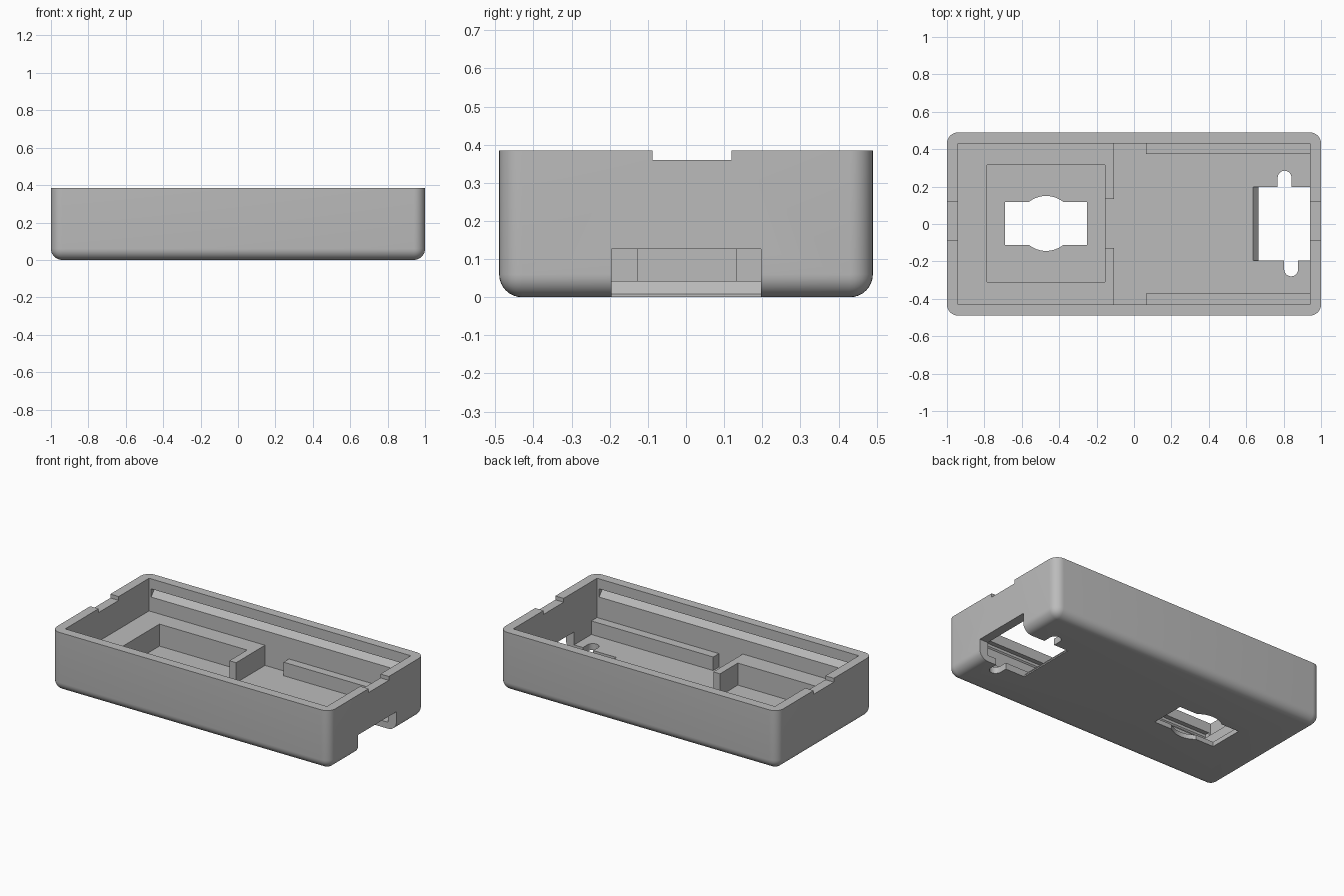
import bpy, bmesh, math

if "Cube" in bpy.data.objects:
    bpy.data.objects.remove(bpy.data.objects["Cube"])

grey = bpy.data.materials.new("light_grey_plastic")
grey.diffuse_color = (0.50, 0.50, 0.50, 1)
grey.use_nodes = True
grey.node_tree.nodes["Principled BSDF"].inputs["Base Color"].default_value = grey.diffuse_color


def make_prism(name, pts, axis, a, b):
    """Extrude a 2D outline from a to b: axis 'z' uses (x, y), 'y' uses (x, z), 'x' uses (y, z)."""
    place = {'z': lambda p, d: (p[0], p[1], d),
             'y': lambda p, d: (p[0], d, p[1]),
             'x': lambda p, d: (d, p[0], p[1])}[axis]
    bm = bmesh.new()
    low = [bm.verts.new(place(p, a)) for p in pts]
    high = [bm.verts.new(place(p, b)) for p in pts]
    bm.faces.new(low)
    bm.faces.new(high)
    n = len(pts)
    for i in range(n):
        j = (i + 1) % n
        bm.faces.new((low[i], low[j], high[j], high[i]))
    bmesh.ops.recalc_face_normals(bm, faces=bm.faces)
    mesh = bpy.data.meshes.new(name)
    bm.to_mesh(mesh)
    bm.free()
    obj = bpy.data.objects.new(name, mesh)
    bpy.context.collection.objects.link(obj)
    mesh.materials.append(grey)
    return obj


def rect(x0, x1, y0, y1):
    return [(x0, y0), (x1, y0), (x1, y1), (x0, y1)]


def arc(cx, cy, r, a0, a1, n=12):
    return [(cx + r * math.cos(math.radians(a0 + (a1 - a0) * i / n)),
             cy + r * math.sin(math.radians(a0 + (a1 - a0) * i / n))) for i in range(n + 1)]


def cut(body, pts, axis, a, b):
    tool = make_prism("cutter", pts, axis, a, b)
    tool.hide_render = True
    mod = body.modifiers.new("cut", 'BOOLEAN')
    mod.operation, mod.solver, mod.object = 'DIFFERENCE', 'EXACT', tool
    bpy.context.view_layer.objects.active = body
    bpy.ops.object.modifier_apply(modifier=mod.name)
    bpy.data.objects.remove(tool)


# Tray body: block with rounded upright corners and rounded bottom rim
TOP, FLOOR, R = 0.385, 0.042, 0.06
tray = make_prism("case_tray", rect(-1, 1, -0.49, 0.49), 'z', 0, TOP)
bm = bmesh.new()
bm.from_mesh(tray.data)
edges = [e for e in bm.edges if min(v.co.z for v in e.verts) < 0.01]
bmesh.ops.bevel(bm, geom=edges, offset=R, segments=8, profile=0.5, affect='EDGES')
bm.to_mesh(tray.data)
bm.free()

# Stepped cavity: full opening, then side-ledge level, then main floor
cut(tray, rect(-0.94, 0.94, -0.43, 0.43), 'z', 0.173, 0.5)
cut(tray, rect(-0.107, 0.94, -0.43, 0.43), 'z', 0.13, 0.45)
cut(tray, [(-0.107, -0.43), (0.065, -0.43), (0.065, -0.372), (0.94, -0.372),
           (0.94, 0.375), (0.065, 0.375), (0.065, 0.43), (-0.107, 0.43)], 'z', FLOOR, 0.42)

# Pocket in the raised platform, and the gap in its dividing wall
cut(tray, rect(-0.785, -0.155, -0.31, 0.315), 'z', 0.03, 0.4)
cut(tray, rect(-0.16, -0.09, -0.127, 0.133), 'z', FLOOR, 0.41)

# Window in the pocket floor: rectangle with a bulge on each long side
cy, r = 0.003, 0.147
a = math.degrees(math.asin(0.114 / r))
cut(tray, [(-0.69, -0.111), (-0.69, 0.117)] + arc(-0.47, cy, r, 180 - a, a)
    + [(-0.25, 0.117), (-0.25, -0.111)] + arc(-0.47, cy, r, -a, a - 180), 'z', -0.1, 0.1)

# Connector opening through the floor and end wall, with a sloped lip
cut(tray, [(0.665, -0.1), (1.1, -0.1), (1.1, 0.126), (0.561, 0.126), (0.665, 0.008)],
    'y', -0.195, 0.197)

# Rounded slots on each side of the connector opening
w = 0.037
cut(tray, [(0.805 + w, 0.15)] + arc(0.805, 0.248, w, 0, 180) + [(0.805 - w, 0.15)], 'z', -0.1, 0.1)
cut(tray, [(0.84 - w, -0.15)] + arc(0.84, -0.243, w, 180, 360) + [(0.84 + w, -0.15)], 'z', -0.1, 0.1)

# Lid notches in both end walls
for x0, x1 in ((-1.1, -0.92), (0.92, 1.1)):
    cut(tray, rect(-0.088, 0.119, 0.36, 0.5), 'x', x0, x1)

# Lid snap grooves in both long walls
for s in (-1, 1):
    cut(tray, [(s * 0.42, 0.255), (s * 0.43, 0.267), (s * 0.46, 0.303),
               (s * 0.46, 0.32), (s * 0.42, 0.32)], 'x', -0.925, 0.925)

# Smooth the rounded rim, keep the corners crisp
tray.select_set(True)
bpy.context.view_layer.objects.active = tray
bpy.ops.object.shade_smooth_by_angle(angle=math.radians(30))
